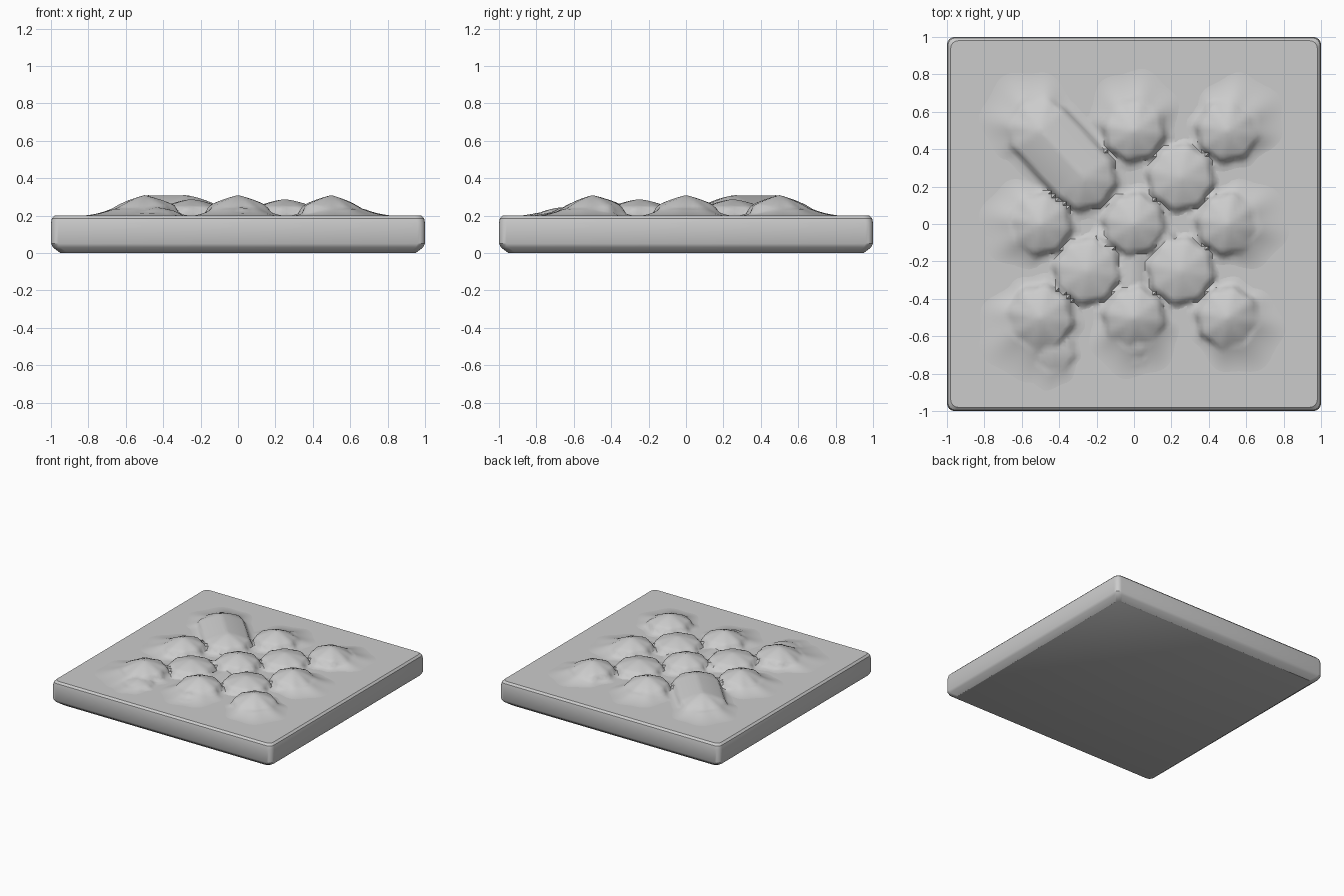
import bpy
import bmesh
import math
from mathutils import Vector

cube = bpy.data.objects.get("Cube")
if cube:
    bpy.data.objects.remove(cube, do_unlink=True)

grey = bpy.data.materials.new("plain_grey")
grey.use_nodes = True
colour = (0.6, 0.6, 0.6, 1)
grey.diffuse_color = colour
grey.node_tree.nodes["Principled BSDF"].inputs["Base Color"].default_value = colour

TOP = 0.2


def finish(bm, name, angle):
    bmesh.ops.recalc_face_normals(bm, faces=bm.faces)
    mesh = bpy.data.meshes.new(name)
    bm.to_mesh(mesh)
    bm.free()
    mesh.materials.append(grey)
    obj = bpy.data.objects.new(name, mesh)
    bpy.context.collection.objects.link(obj)
    bpy.ops.object.select_all(action="DESELECT")
    obj.select_set(True)
    bpy.context.view_layer.objects.active = obj
    bpy.ops.object.shade_smooth_by_angle(angle=math.radians(angle))
    return obj


# Slab: stacked rounded squares with a bevelled foot and softened top rim
def rounded_square(bm, half, z, radius=0.04, steps=4):
    ring = []
    for quarter in range(4):
        mid = math.radians(45 + 90 * quarter)
        corner = Vector((math.copysign(half - radius, math.cos(mid)),
                         math.copysign(half - radius, math.sin(mid)), z))
        for s in range(steps + 1):
            a = math.pi / 2 * (quarter + s / steps)
            ring.append(bm.verts.new(corner + radius * Vector((math.cos(a), math.sin(a), 0))))
    return ring


bm = bmesh.new()
profile = [(0.95, 0), (0.99, 0.03), (1, 0.05), (1, 0.16), (0.995, 0.185), (0.98, TOP)]
rings = [rounded_square(bm, half, z) for half, z in profile]
for low, high in zip(rings, rings[1:]):
    for i in range(len(low)):
        j = (i + 1) % len(low)
        bm.faces.new((low[i], low[j], high[j], high[i]))
bm.faces.new(rings[0])
bm.faces.new(rings[-1])
finish(bm, "slab", 30)


# Relief: each bump is a cap with a steep rim and a skirt fading outwards
# (start, end, height, cap radius, skirt reach)
bumps = [((0.5 * i, 0.5 * j), (0.5 * i, 0.5 * j), 0.11, 0.15, 0.15)
         for i in (-1, 0, 1) for j in (-1, 0, 1) if (i, j) not in ((-1, 1), (-1, -1))]
bumps += [((x, y), (x, y), 0.09, 0.16, 0.06)
          for x, y in ((0.25, 0.25), (0.25, -0.25), (-0.25, -0.25))]
bumps.append(((-0.5, 0.5), (-0.27, 0.25), 0.11, 0.16, 0.16))      # long ridge
bumps.append(((-0.5, -0.5), (-0.5, -0.5), 0.11, 0.16, 0.18))      # broad corner bump
bumps.append(((-0.49, -0.58), (-0.43, -0.68), 0.045, 0.1, 0.1))   # its sloping tail
bumps.append(((0, -0.55), (0.02, -0.66), 0.045, 0.06, 0.06))      # small spur
bumps.append(((0, -0.05), (-0.02, -0.4), 0.03, 0.06, 0.08))       # low saddle
bumps.append(((-0.16, -0.08), (0.16, -0.08), 0.04, 0.05, 0.08))   # middle shoulders


def bump_height(p, bump):
    a, b, height, cap, reach = Vector(bump[0]), Vector(bump[1]), *bump[2:]
    along = b - a
    t = 0
    if along.length:
        t = min(1, max(0, (p - a).dot(along) / along.length_squared))
    nearest = a + along * t
    away = p - nearest
    d = away.length
    # faceted outline, and a longer softer skirt on the side facing the slab edge
    d *= 1 + 0.04 * math.sin(8 * math.atan2(away.y, away.x))
    outward = 0
    if d > 0 and nearest.length > 0.4:
        outward = max(0, away.normalized().dot(nearest.normalized()))
    skirt = reach * (0.4 + 0.8 * outward)
    rim = height * (0.5 - 0.15 * outward)
    foot = rim * (0.25 + 0.7 * outward)
    if d < cap:
        u = d / cap
        return height - (height - rim) * (0.6 * u + 0.4 * u * u)
    if d < cap + 0.02:
        return rim + (foot - rim) * (d - cap) / 0.02
    fade = max(0, 1 - (d - cap - 0.02) / skirt)
    return foot * fade * fade


bm = bmesh.new()
bmesh.ops.create_grid(bm, x_segments=92, y_segments=92, size=0.92)
for v in bm.verts:
    v.co.z = TOP - 0.001 + max(bump_height(v.co.xy, b) for b in bumps)
# Drop the sheet wherever it would lie hidden under the slab top
flat = [f for f in bm.faces if all(v.co.z < TOP for v in f.verts)]
bmesh.ops.delete(bm, geom=flat, context="FACES")
bmesh.ops.triangulate(bm, faces=bm.faces)
finish(bm, "relief_bumps", 40)
